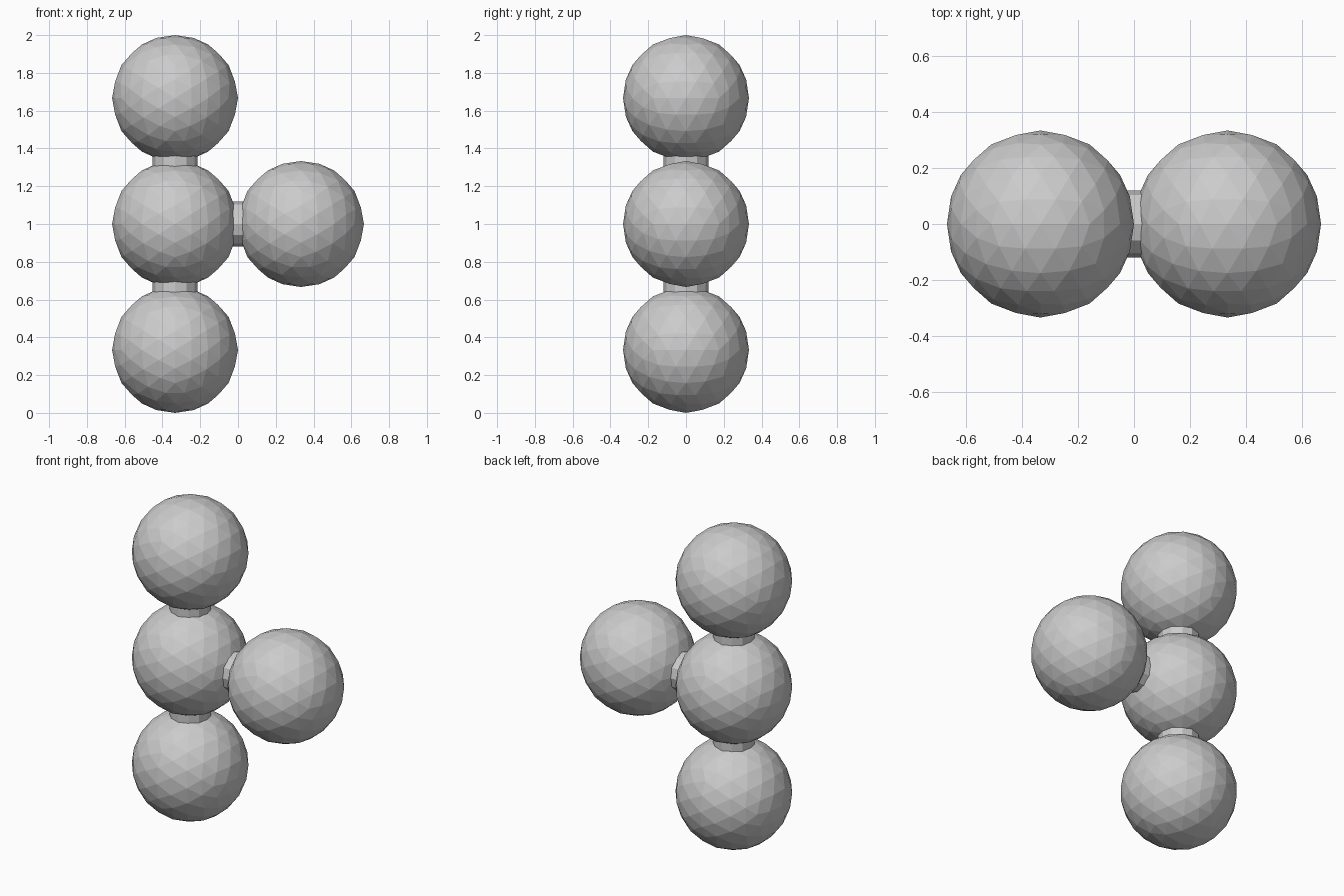
import bpy, bmesh, math
from mathutils import Matrix

if "Cube" in bpy.data.objects:
    bpy.data.objects.remove(bpy.data.objects["Cube"])

R = 1 / 3          # ball radius
JOINT_R = 0.119    # connector radius
# tilt that puts an icosahedron edge, not a corner, at the top
TILT = -math.atan(2 / (1 + math.sqrt(5)))


def add_object(name, bm, location):
    mesh = bpy.data.meshes.new(name)
    bm.to_mesh(mesh)
    bm.free()
    obj = bpy.data.objects.new(name, mesh)
    obj.location = location
    bpy.context.collection.objects.link(obj)
    return obj


def ball(name, location):
    bm = bmesh.new()
    bmesh.ops.create_icosphere(bm, subdivisions=3, radius=R,
                               matrix=Matrix.Rotation(TILT, 4, 'Y'))
    return add_object(name, bm, location)


def connector(name, location, sideways=False):
    bm = bmesh.new()
    turn = Matrix.Rotation(math.pi / 2 if sideways else 0, 4, 'Y')
    bmesh.ops.create_cone(bm, cap_ends=True, segments=12, radius1=JOINT_R,
                          radius2=JOINT_R, depth=0.2, matrix=turn)
    return add_object(name, bm, location)


# column of three balls
for i, part in enumerate(("lower", "middle", "upper")):
    ball(part + "_ball", (-R, 0, R + 2 * R * i))

# ball standing out to the side
ball("side_ball", (R, 0, 3 * R))

# short connectors between touching balls
connector("lower_connector", (-R, 0, 2 * R))
connector("upper_connector", (-R, 0, 4 * R))
connector("side_connector", (0, 0, 3 * R), sideways=True)
